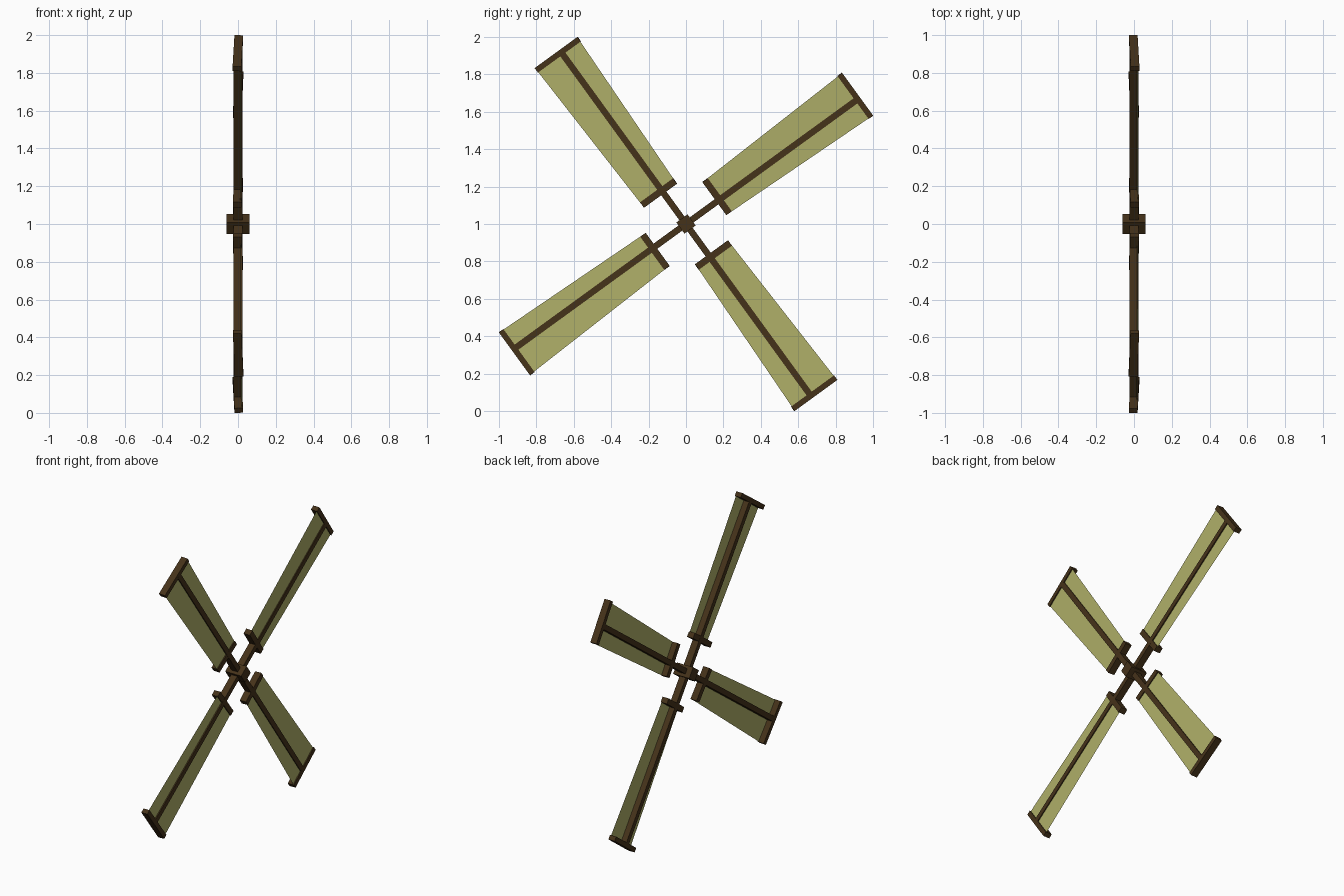
import bpy
from math import radians
from mathutils import Matrix, Vector

if "Cube" in bpy.data.objects:
    bpy.data.objects.remove(bpy.data.objects["Cube"])


def material(name, color):
    m = bpy.data.materials.new(name)
    m.diffuse_color = (*color, 1)
    m.use_nodes = True
    m.node_tree.nodes["Principled BSDF"].inputs["Base Color"].default_value = m.diffuse_color
    return m


WOOD = material("dark_wood", (0.06, 0.032, 0.01))
CLOTH = material("sail_cloth", (0.43, 0.43, 0.14))
CENTRE = Matrix.Translation((0, 0, 1))


def mesh_object(name, verts, faces, matrix, mat):
    me = bpy.data.meshes.new(name)
    me.from_pydata([matrix @ Vector(v) for v in verts], [], faces)
    me.materials.append(mat)
    ob = bpy.data.objects.new(name, me)
    bpy.context.collection.objects.link(ob)
    return ob


def box(name, x, y, z, matrix):
    """Box given by its (min, max) range on each axis."""
    verts = [(a, b, c) for a in x for b in y for c in z]
    faces = [(0, 1, 3, 2), (4, 6, 7, 5), (0, 4, 5, 1),
             (2, 3, 7, 6), (0, 2, 6, 4), (1, 5, 7, 3)]
    return mesh_object(name, verts, faces, matrix, WOOD)


# hub block on the axle
base = CENTRE @ Matrix.Rotation(radians(36), 4, 'X')
box("hub", (-0.06, 0.06), (-0.037, 0.037), (-0.037, 0.037), base)

# two long crossing stocks
for i in range(2):
    turn = CENTRE @ Matrix.Rotation(radians(36 + 90 * i), 4, 'X')
    box(f"stock_{i + 1}", (-0.023, 0.023), (-1.13, 1.13), (-0.017, 0.017), turn)

# four sails: local y runs along the arm, local z across it
for i in range(4):
    pitch = radians(2 if i % 2 == 0 else -2)
    m = (CENTRE @ Matrix.Rotation(radians(36 + 90 * i), 4, 'X')
         @ Matrix.Rotation(pitch, 4, 'Y'))
    n = i + 1
    box(f"inner_bar_{n}", (-0.023, 0.023), (0.202, 0.238), (-0.088, 0.13), m)
    box(f"tip_bar_{n}", (-0.023, 0.023), (1.119, 1.149), (-0.119, 0.164), m)
    mesh_object(f"sail_{n}",
                [(0.016, 0.22, -0.088), (0.016, 1.134, -0.117),
                 (0.016, 1.134, 0.162), (0.016, 0.22, 0.13)],
                [(0, 1, 2, 3)], m, CLOTH)
